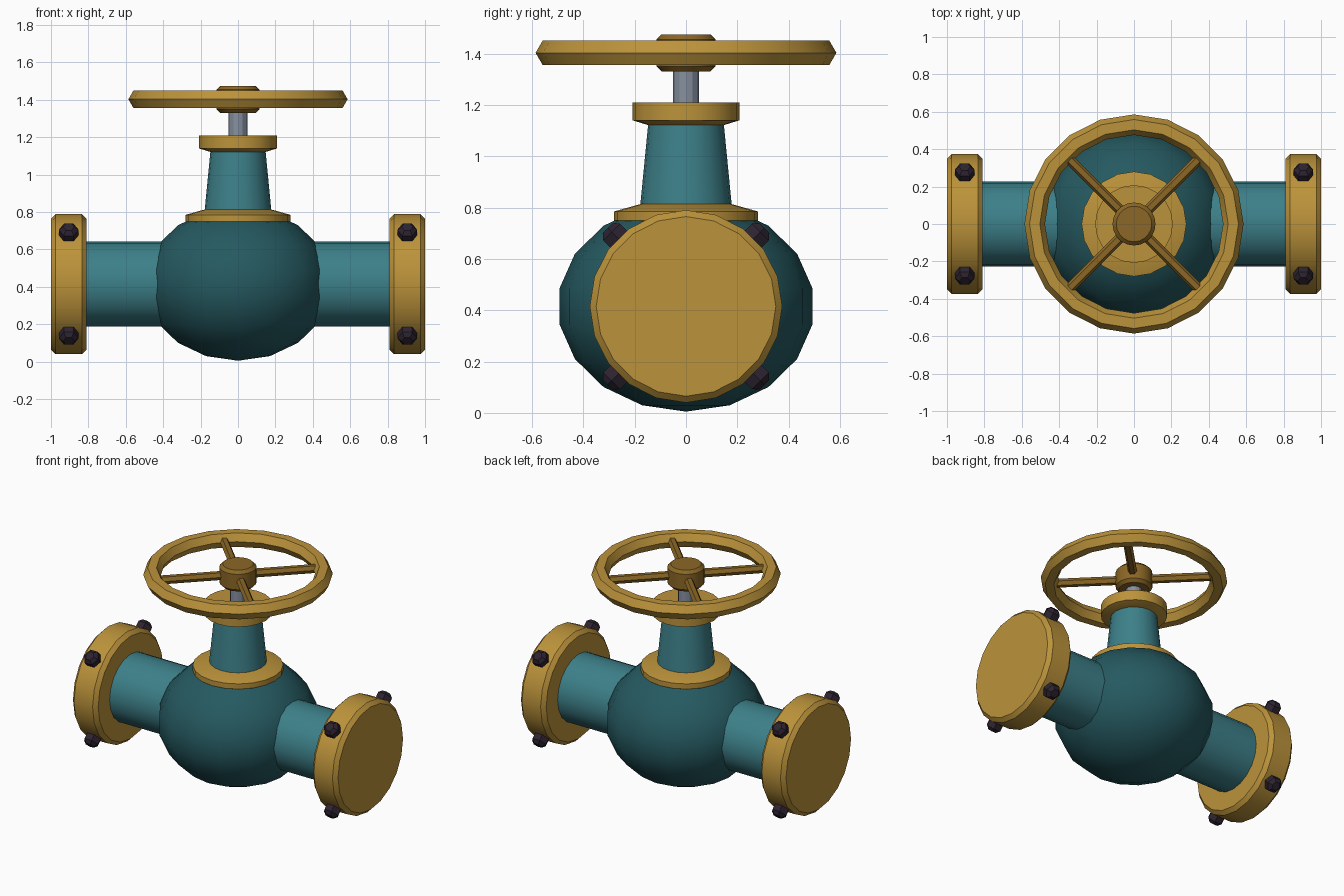
import bpy, bmesh, math
from mathutils import Matrix, Vector

if "Cube" in bpy.data.objects:
    bpy.data.objects.remove(bpy.data.objects["Cube"])

PIPE_Z = 0.415
WHEEL_Z = 1.403


def material(name, rgb):
    m = bpy.data.materials.new(name)
    m.use_nodes = True
    m.diffuse_color = (*rgb, 1)
    m.node_tree.nodes["Principled BSDF"].inputs["Base Color"].default_value = (*rgb, 1)
    return m


teal = material("teal", (0.046, 0.215, 0.25))
dark_teal = material("dark teal", (0.018, 0.1, 0.117))
gold = material("gold", (0.5, 0.29, 0.043))
bronze = material("dark bronze", (0.26, 0.135, 0.019))
iron = material("dark iron", (0.026, 0.017, 0.03))
steel = material("steel", (0.24, 0.28, 0.35))


def finish(bm, name, mat, smooth=True):
    bmesh.ops.recalc_face_normals(bm, faces=bm.faces[:])
    mesh = bpy.data.meshes.new(name)
    bm.to_mesh(mesh)
    bm.free()
    obj = bpy.data.objects.new(name, mesh)
    bpy.context.collection.objects.link(obj)
    mesh.materials.append(mat)
    if smooth:
        bpy.ops.object.select_all(action='DESELECT')
        obj.select_set(True)
        bpy.context.view_layer.objects.active = obj
        bpy.ops.object.shade_smooth_by_angle(angle=math.radians(28))
    return obj


def lathe(name, profile, mat, sides=20, matrix=Matrix(), closed=False, smooth=True):
    """Turn a (radius, height) profile about z, cap or close it, then place it."""
    bm = bmesh.new()
    rings = []
    for r, z in profile:
        angles = [math.tau * i / sides for i in range(sides)]
        rings.append([bm.verts.new((r * math.cos(a), r * math.sin(a), z)) for a in angles])
    pairs = list(zip(rings, rings[1:]))
    if closed:
        pairs.append((rings[-1], rings[0]))
    else:
        bm.faces.new(rings[0])
        bm.faces.new(rings[-1])
    for low, high in pairs:
        for i in range(sides):
            j = (i + 1) % sides
            bm.faces.new((low[i], low[j], high[j], high[i]))
    bmesh.ops.transform(bm, matrix=matrix, verts=bm.verts[:])
    return finish(bm, name, mat, smooth)


def drum(radius, low, high, bevel):
    """Profile of a cylinder with chamfered rims."""
    return [(radius - bevel, low), (radius, low + bevel),
            (radius, high - bevel), (radius - bevel, high)]


def aim(direction, origin):
    """Matrix that turns the z axis to a direction at a given origin."""
    turn = Vector(direction).to_track_quat('Z', 'Y').to_matrix().to_4x4()
    return Matrix.Translation(origin) @ turn


# Flattened globe body
bm = bmesh.new()
bmesh.ops.create_uvsphere(bm, u_segments=16, v_segments=9, radius=0.5)
bmesh.ops.transform(bm, verts=bm.verts[:],
                    matrix=Matrix.Translation((0, 0, PIPE_Z)) @ Matrix.Diagonal((1, 1, 0.82, 1)))
body = finish(bm, "valve_body", dark_teal)
for face in body.data.polygons:
    face.use_smooth = True

# Pipe ends, end flanges and the bolts around each flange rim
lathe("pipe", [(0.227, -0.85), (0.227, 0.85)], teal, matrix=aim((1, 0, 0), (0, 0, PIPE_Z)))
for side, label in ((1, "left"), (-1, "right")):
    lathe(label + "_flange", drum(0.375, 0.81, 1.0, 0.025), gold,
          matrix=aim((side, 0, 0), (0, 0, PIPE_Z)))
    for i in range(4):
        a = math.pi / 4 + i * math.pi / 2
        out = Vector((0, math.cos(a), math.sin(a)))
        place = aim(out, (side * 0.905, 0, PIPE_Z))
        # keep a hexagon corner pointing along the pipe
        spin = place.to_3x3().inverted() @ Vector((1, 0, 0))
        place = place @ Matrix.Rotation(math.atan2(spin.y, spin.x), 4, 'Z')
        lathe(f"{label}_bolt_{i + 1}",
              [(0.053, 0.35), (0.053, 0.41), (0.03, 0.432)],
              iron, sides=6, matrix=place, smooth=False)

# Bonnet: base ring, tapered neck and collar
lathe("bonnet_ring", [(0.265, 0.735), (0.28, 0.75), (0.28, 0.785), (0.18, 0.813)], gold)
lathe("bonnet_neck", [(0.183, 0.76), (0.145, 1.15)], teal)
lathe("bonnet_collar", [(0.15, 1.122), (0.208, 1.14), (0.208, 1.21)], gold)
lathe("stem", [(0.05, 1.18), (0.05, 1.36)], steel, sides=12)

# Handwheel: six-sided rim, hub and four diagonal spokes
rim = [(0.531 + 0.055 * math.cos(k * math.pi / 3), WHEEL_Z + 0.055 * math.sin(k * math.pi / 3))
       for k in range(6)]
lathe("wheel_rim", rim, gold, closed=True)
lathe("wheel_hub", drum(0.115, 1.33, 1.475, 0.02), bronze)
for i in range(4):
    a = math.pi / 4 + i * math.pi / 2
    lathe(f"wheel_spoke_{i + 1}", [(0.028, 0.08), (0.028, 0.51)], bronze, sides=6,
          matrix=aim((math.cos(a), math.sin(a), 0), (0, 0, WHEEL_Z)), smooth=False)
